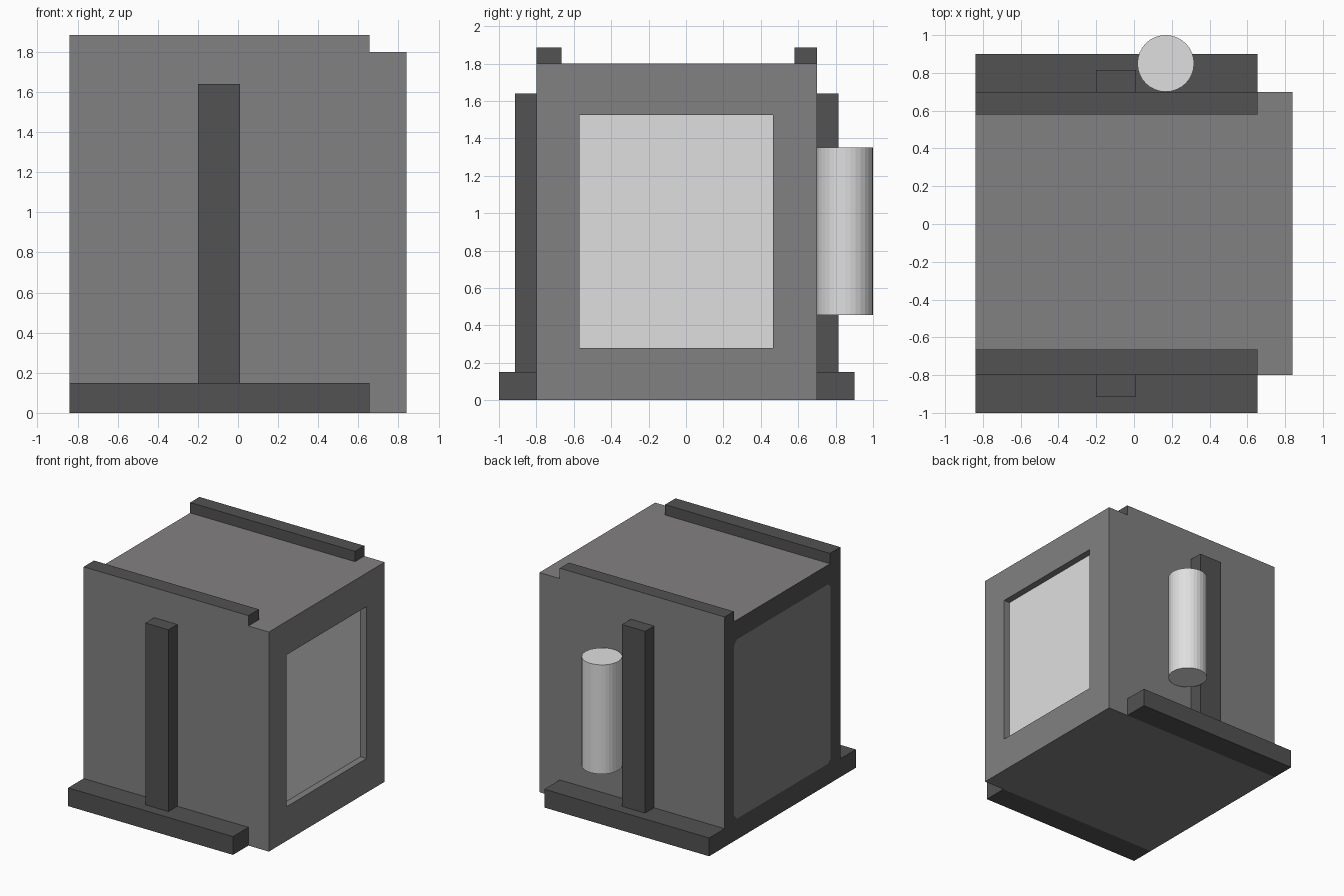
import bpy, bmesh, math
from mathutils import Vector, Matrix

if "Cube" in bpy.data.objects:
    bpy.data.objects.remove(bpy.data.objects["Cube"])


def material(name, rgb):
    m = bpy.data.materials.new(name)
    m.diffuse_color = (*rgb, 1)
    m.use_nodes = True
    m.node_tree.nodes["Principled BSDF"].inputs["Base Color"].default_value = m.diffuse_color
    return m


GREY = material("mid grey", (0.226, 0.219, 0.219))
DARK = material("dark grey", (0.084, 0.084, 0.084))
LIGHT = material("light grey", (0.74, 0.74, 0.74))


def box_bmesh(x, y, z):
    """Box between the given (low, high) limits."""
    bm = bmesh.new()
    bmesh.ops.create_cube(bm, size=1)
    for v in bm.verts:
        v.co = Vector([r[0] if c < 0 else r[1] for c, r in zip(v.co, (x, y, z))])
    bm.normal_update()
    return bm


def finish(bm, name, mats):
    mesh = bpy.data.meshes.new(name)
    bm.to_mesh(mesh)
    bm.free()
    for m in mats:
        mesh.materials.append(m)
    ob = bpy.data.objects.new(name, mesh)
    bpy.context.collection.objects.link(ob)
    return ob


def side_face(bm, direction):
    return max(bm.faces, key=lambda f: f.normal.x * direction)


def inset_rect(bm, face, y, z):
    """Inset a side face and fit the inner face to the y and z limits."""
    mid = face.calc_center_median()
    bmesh.ops.inset_individual(bm, faces=[face], thickness=0.1)
    for v in face.verts:
        v.co.y = y[0] if v.co.y < mid.y else y[1]
        v.co.z = z[0] if v.co.z < mid.z else z[1]


# Body block
X0, X1, RAIL_END = -0.84, 0.84, 0.655
Y0, Y1, TOP = -0.80, 0.70, 1.80
bm = box_bmesh((X0, X1), (Y0, Y1), (0, TOP))

# Recessed light panel on the right side
right = side_face(bm, 1)
inset_rect(bm, right, (-0.57, 0.465), (0.28, 1.525))
floor = bmesh.ops.extrude_discrete_faces(bm, faces=[right])["faces"][0]
bmesh.ops.translate(bm, verts=floor.verts, vec=(-0.055, 0, 0))
floor.material_index = 2

# Dark frame with a chamfered grey panel on the left side
left = side_face(bm, -1)
inset_rect(bm, left, (-0.675, 0.575), (0.17, 1.64))
bmesh.ops.bevel(bm, geom=list(left.verts), offset=0.035, segments=1,
                affect='VERTICES', profile=0.5)
bm.normal_update()
middle = Vector((X0, (Y0 + Y1) / 2, TOP / 2))
for f in bm.faces:
    if f.normal.x < -0.9:
        inner = (f.calc_center_median() - middle).length < 0.2
        f.material_index = 0 if inner else 1
finish(bm, "body", [GREY, DARK, LIGHT])

# Front and back rails and ribs: wall plane, outward sign, inner edge of top rail
for side, wall, out, inner in (("front", Y0, -1, -0.665), ("back", Y1, 1, 0.58)):
    def span(depth):
        return tuple(sorted((wall, wall + out * depth)))

    # Top rail, its outer face continues the grey wall
    bm = box_bmesh((X0, RAIL_END), tuple(sorted((wall, inner))), (TOP, 1.885))
    for f in bm.faces:
        f.material_index = 1 if f.normal.y * out > 0.9 else 0
    finish(bm, side + "_top_rail", [DARK, GREY])

    # Base rail and upright rib
    finish(box_bmesh((X0, RAIL_END), span(0.2), (0, 0.15)),
           side + "_base_rail", [DARK])
    finish(box_bmesh((-0.2, 0.01), span(0.115), (0.15, 1.64)),
           side + "_rib", [DARK])

# Upright tank on the back wall
bm = bmesh.new()
bmesh.ops.create_cone(bm, cap_ends=True, segments=32, radius1=0.15, radius2=0.15,
                      depth=0.895, matrix=Matrix.Translation((0.168, 0.85, 0.9025)))
finish(bm, "back_cylinder", [LIGHT])
